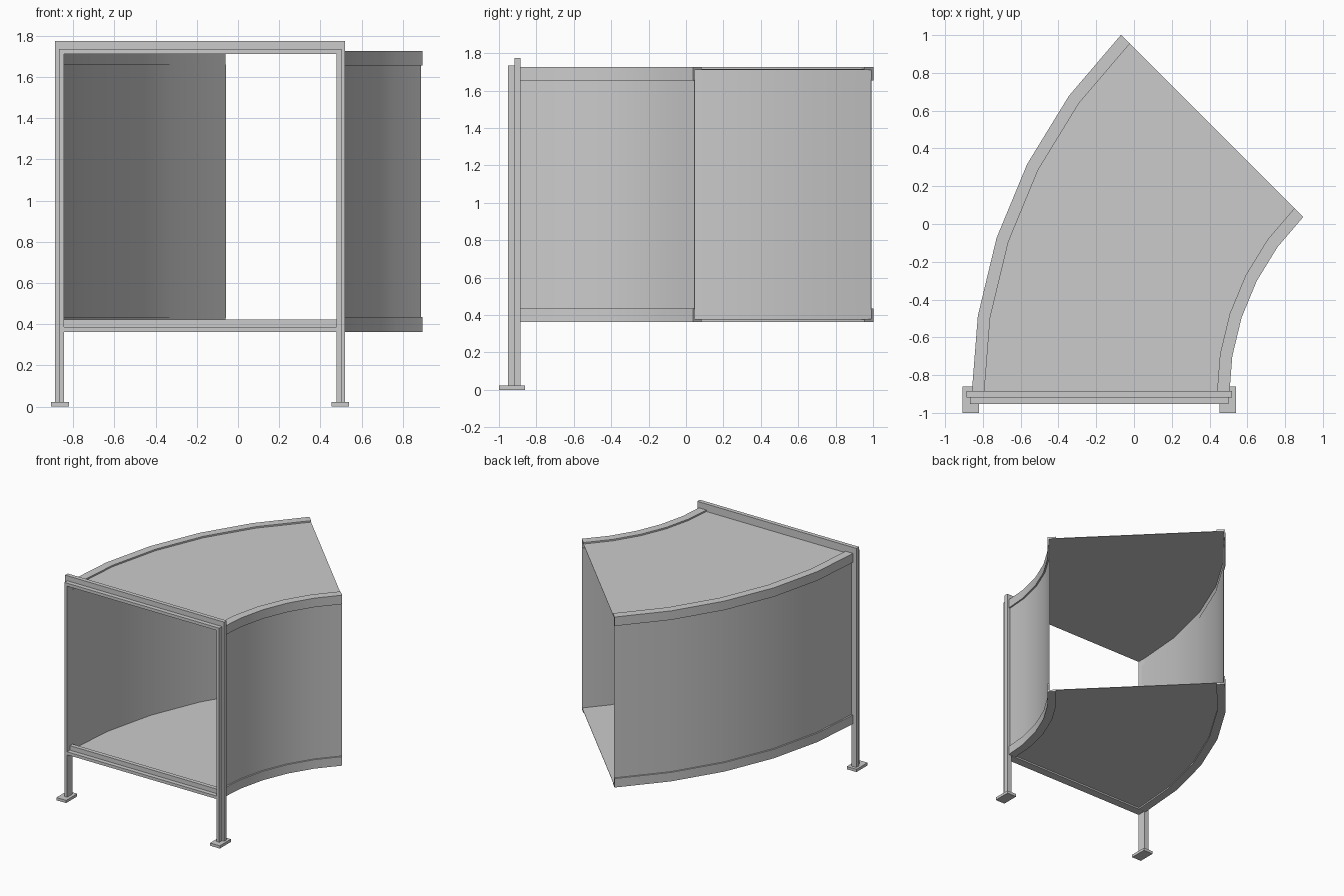
import bpy, bmesh
from math import cos, sin, radians

if "Cube" in bpy.data.objects:
    bpy.data.objects.remove(bpy.data.objects["Cube"])

CX, CY = 1.842, -0.909      # centre of the bend
R_OUT, R_IN = 2.702, 1.338  # outer and inner bend radius
SEGS, BEND = 5, 45


def make_object(name, bm):
    bmesh.ops.recalc_face_normals(bm, faces=bm.faces)
    mesh = bpy.data.meshes.new(name)
    bm.to_mesh(mesh)
    bm.free()
    ob = bpy.data.objects.new(name, mesh)
    bpy.context.collection.objects.link(ob)
    return ob


def sweep(name, profile):
    """Sweep a closed (radius, z) profile around the bend."""
    bm = bmesh.new()
    rings = []
    for i in range(SEGS + 1):
        a = radians(BEND * i / SEGS)
        rings.append([bm.verts.new((CX - r * cos(a), CY + r * sin(a), z)) for r, z in profile])
    n = len(profile)
    for a, b in zip(rings, rings[1:]):
        for j in range(n):
            k = (j + 1) % n
            bm.faces.new((a[j], a[k], b[k], b[j]))
    bm.faces.new(rings[0])
    bm.faces.new(rings[-1])
    ob = make_object(name, bm)
    bpy.ops.object.select_all(action='DESELECT')
    ob.select_set(True)
    bpy.context.view_layer.objects.active = ob
    bpy.ops.object.shade_smooth_by_angle(angle=radians(30))


def rect(r0, r1, z0, z1):
    return [(r0, z0), (r1, z0), (r1, z1), (r0, z1)]


def prism(name, points, vec):
    """Extrude a planar outline along a vector."""
    bm = bmesh.new()
    face = bm.faces.new([bm.verts.new(p) for p in points])
    ext = bmesh.ops.extrude_face_region(bm, geom=[face], use_keep_orig=True)
    bmesh.ops.translate(bm, vec=vec, verts=[g for g in ext["geom"] if isinstance(g, bmesh.types.BMVert)])
    make_object(name, bm)


# Curved L-section rails: outer/inner side, top/bottom
T, W, H = 0.012, 0.066, 0.072
for side, r, s in (("outer", R_OUT, -1), ("inner", R_IN, 1)):
    for level, z, d in (("top", 1.727, -1), ("bottom", 0.363, 1)):
        sweep(f"{side}_{level}_rail", [(r, z), (r + s * W, z), (r + s * W, z + d * T),
                                       (r + s * T, z + d * T), (r + s * T, z + d * H), (r, z + d * H)])

# Curved side walls, roof and floor sheets
sweep("outer_wall", rect(R_OUT - T - 0.004, R_OUT - T, 0.43, 1.66))
sweep("inner_wall", rect(R_IN + T, R_IN + T + 0.004, 0.43, 1.66))
sweep("roof", rect(R_IN + T, R_OUT - T, 1.711, 1.715))
sweep("floor", rect(R_IN + T, R_OUT - T, 0.375, 0.379))

# Front frame: stepped section, wide at the back and narrow at the front
MID, INNER = -0.184, 0.661
Y0, Y1, Y2 = -0.953, -0.918, -0.885
BACK, FRONT = 0.043, 0.024


def stepped(base, d, back):
    """Section outline as (position across, y)."""
    return [(base, Y0), (base + d * FRONT, Y0), (base + d * FRONT, Y1),
            (base + d * back, Y1), (base + d * back, Y2), (base, Y2)]


for side, s in (("left", -1), ("right", 1)):
    x = MID + s * INNER
    # Upright ends level with each step of the top bar
    prism(f"{side}_leg_back", [(x, Y1, 0.02), (x + s * BACK, Y1, 0.02),
                               (x + s * BACK, Y2, 0.02), (x, Y2, 0.02)], (0, 0, 1.755))
    prism(f"{side}_leg_front", [(x, Y0, 0.02), (x + s * FRONT, Y0, 0.02),
                                (x + s * FRONT, Y1, 0.02), (x, Y1, 0.02)], (0, 0, 1.715))
    # Foot plate
    fx = x + s * 0.019
    prism(f"{side}_foot_plate", [(fx - 0.043, -1, 0), (fx + 0.043, -1, 0),
                                 (fx + 0.043, -0.86, 0), (fx - 0.043, -0.86, 0)], (0, 0, 0.022))

for name, z, back in (("top_bar", 1.711, 0.064), ("bottom_bar", 0.362, 0.06)):
    prism(name, [(MID - INNER, y, zz) for zz, y in stepped(z, 1, back)], (2 * INNER, 0, 0))
